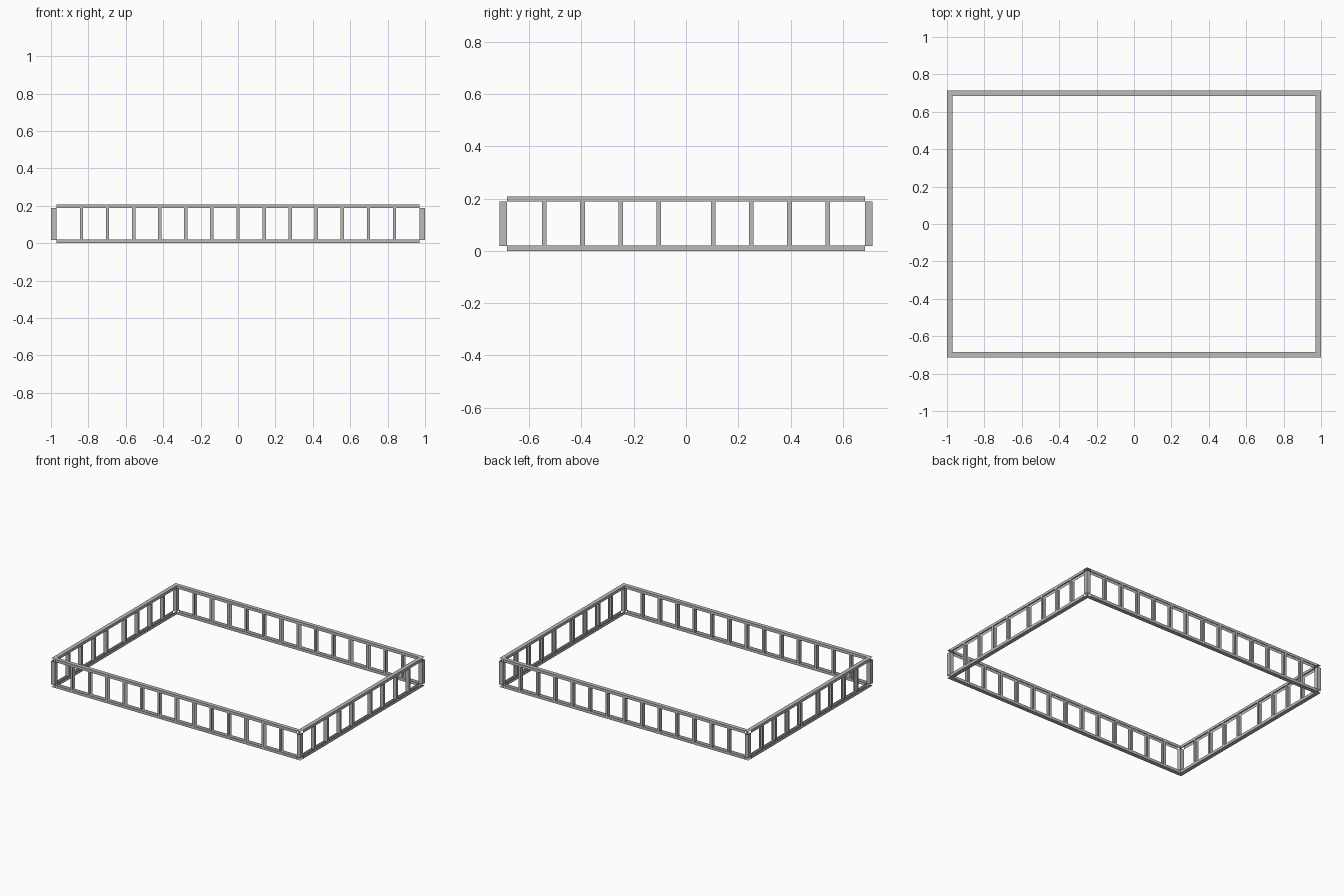
import bpy
import bmesh
from mathutils import Vector

cube = bpy.data.objects.get("Cube")
if cube:
    bpy.data.objects.remove(cube, do_unlink=True)

HALF_X, HALF_Y = 1.0, 0.713      # outer footprint
HEIGHT, LIP = 0.208, 0.02        # wall height and track flange height
DEPTH = 0.029                    # wall depth
STUD_W = 0.018                   # stud flange width

steel = bpy.data.materials.new("galvanised_steel")
steel.use_nodes = True
color = (0.5, 0.5, 0.5, 1)
steel.diffuse_color = color
steel.node_tree.nodes["Principled BSDF"].inputs["Base Color"].default_value = color


def sheet_object(name, quads):
    """Thin folded sheet metal part made from flat panels."""
    bm = bmesh.new()
    for quad in quads:
        bm.faces.new([bm.verts.new(Vector(p)) for p in quad])
    bmesh.ops.remove_doubles(bm, verts=bm.verts[:], dist=0.0001)
    mesh = bpy.data.meshes.new(name)
    bm.to_mesh(mesh)
    bm.free()
    mesh.materials.append(steel)
    obj = bpy.data.objects.new(name, mesh)
    bpy.context.collection.objects.link(obj)
    return obj


def upright(a, b, z0, z1):
    """Vertical panel above the plan line a-b."""
    return [(*a, z0), (*b, z0), (*b, z1), (*a, z1)]


def wall(name, half, offset, along_x, side, centres):
    """One wall: bottom and top tracks plus a row of channel studs."""
    def plan(u, v):
        return (u, side * v) if along_x else (side * v, u)

    outer, inner = offset, offset - DEPTH
    clear = half - DEPTH
    for level, z, z_lip in (("bottom", 0, LIP), ("top", HEIGHT, HEIGHT - LIP)):
        # Web mitred at the corners, flanges notched short of them
        web = [(*plan(u, v), z) for u, v in
               ((-half, outer), (half, outer), (clear, inner), (-clear, inner))]
        lips = [upright(plan(-clear, v), plan(clear, v), z, z_lip)
                for v in (outer, inner)]
        sheet_object(f"{name}_{level}_track", [web] + lips)

    # Channel studs: a web across the wall and two flanges
    for i, c in enumerate(centres):
        a, b = c - STUD_W / 2, c + STUD_W / 2
        path = [plan(b, outer), plan(a, outer), plan(a, inner), plan(b, inner)]
        sheet_object(f"{name}_stud_{i + 1}",
                     [upright(p, q, LIP - 0.002, HEIGHT - LIP)
                      for p, q in zip(path, path[1:])])


long_row = [0.1395 * i for i in range(-6, 7)]
short_half = [0.104 + 0.146 * i for i in range(4)]
short_row = [-c for c in reversed(short_half)] + short_half

for name, side in (("front", -1), ("back", 1)):
    wall(f"{name}_wall", HALF_X, HALF_Y, True, side, long_row)
for name, side in (("right", -1), ("left", 1)):
    wall(f"{name}_wall", HALF_Y, HALF_X, False, side, short_row)

# Corner posts closing the frame
for sx, x_name in ((-1, "right"), (1, "left")):
    for sy, y_name in ((-1, "front"), (1, "back")):
        xo, xi = sx * HALF_X, sx * (HALF_X - DEPTH)
        yo, yi = sy * HALF_Y, sy * (HALF_Y - DEPTH)
        ring = [(xo, yo), (xi, yo), (xi, yi), (xo, yi), (xo, yo)]
        sheet_object(f"{y_name}_{x_name}_corner_post",
                     [upright(p, q, LIP - 0.002, HEIGHT - LIP)
                      for p, q in zip(ring, ring[1:])])
